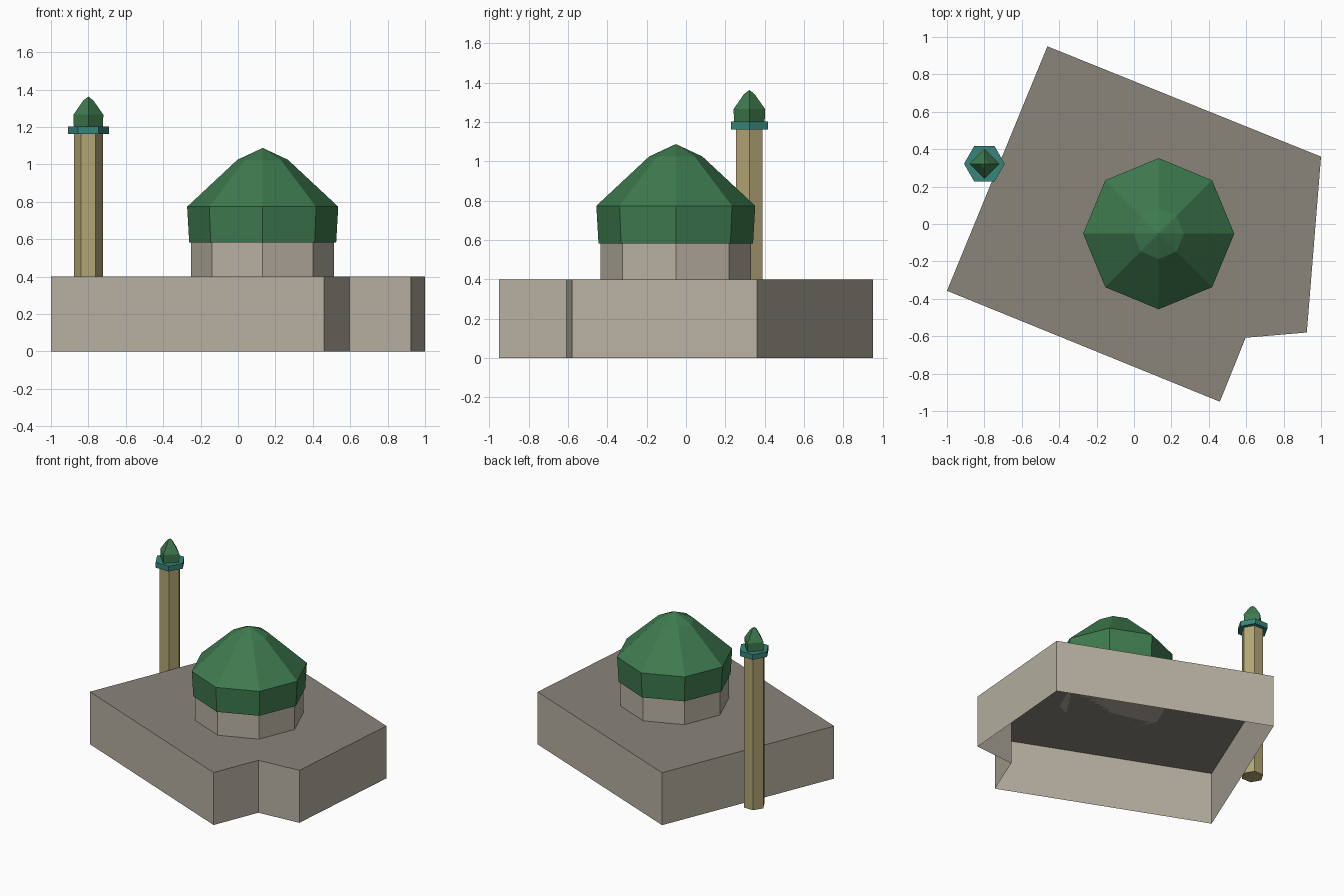
import bpy
import bmesh
from math import cos, sin, tau

cube = bpy.data.objects.get("Cube")
if cube:
    bpy.data.objects.remove(cube, do_unlink=True)


def material(name, rgb):
    mat = bpy.data.materials.new(name)
    mat.use_nodes = True
    mat.diffuse_color = (*rgb, 1)
    mat.node_tree.nodes["Principled BSDF"].inputs["Base Color"].default_value = (*rgb, 1)
    return mat


STONE = material("pale stone", (0.48, 0.44, 0.365))
ROOF = material("grey roof", (0.255, 0.235, 0.198))
GREEN = material("dome green", (0.048, 0.195, 0.077))
TEAL = material("balcony teal", (0.038, 0.235, 0.195))
SAND = material("tower sand", (0.45, 0.38, 0.178))


def finish(name, bm, mats):
    bmesh.ops.recalc_face_normals(bm, faces=bm.faces)
    mesh = bpy.data.meshes.new(name)
    bm.to_mesh(mesh)
    bm.free()
    for mat in mats:
        mesh.materials.append(mat)
    obj = bpy.data.objects.new(name, mesh)
    bpy.context.collection.objects.link(obj)
    return obj


def lathe(name, centre, sides, profile, mat):
    """Turn a (radius, z) profile into a flat-sided closed solid."""
    bm = bmesh.new()
    rings = []
    for r, z in profile:
        if r == 0:
            rings.append([bm.verts.new((*centre, z))])
            continue
        rings.append([bm.verts.new((centre[0] + r * cos(tau * i / sides),
                                    centre[1] + r * sin(tau * i / sides), z))
                      for i in range(sides)])
    for low, high in zip(rings, rings[1:]):
        for i in range(sides):
            j = (i + 1) % sides
            if len(high) == 1:
                bm.faces.new((low[i], low[j], high[0]))
            else:
                bm.faces.new((low[i], low[j], high[j], high[i]))
    bm.faces.new(rings[0][::-1])
    if len(rings[-1]) > 1:
        bm.faces.new(rings[-1])
    return finish(name, bm, [mat])


# Hall: notched plan, walls and roof, open underneath
plan = [(-1.0, -0.357), (0.459, -0.95), (0.597, -0.608),
        (0.924, -0.58), (1.0, 0.36), (-0.463, 0.95)]
HALL_TOP = 0.4
bm = bmesh.new()
floor = [bm.verts.new((x, y, 0)) for x, y in plan]
eaves = [bm.verts.new((x, y, HALL_TOP)) for x, y in plan]
for i in range(len(plan)):
    j = (i + 1) % len(plan)
    bm.faces.new((floor[i], floor[j], eaves[j], eaves[i]))
bm.faces.new(eaves).material_index = 1
finish("hall", bm, [STONE, ROOF])

# Drum and dome
dome_at = (0.132, -0.052)
lathe("dome_drum", dome_at, 8, [(0.382, HALL_TOP), (0.382, 0.583)], STONE)
lathe("dome", dome_at, 8,
      [(0.393, 0.583), (0.404, 0.774), (0.135, 1.025), (0, 1.088)], GREEN)

# Tower with balcony and cap
tower_at = (-0.8, 0.322)
lathe("tower_shaft", tower_at, 6, [(0.078, 0), (0.078, 1.165)], SAND)
lathe("tower_balcony", tower_at, 6, [(0.109, 1.162), (0.109, 1.202)], TEAL)
lathe("tower_cap", tower_at, 4,
      [(0.078, 1.202), (0.08, 1.266), (0.027, 1.342), (0, 1.363)], GREEN)
